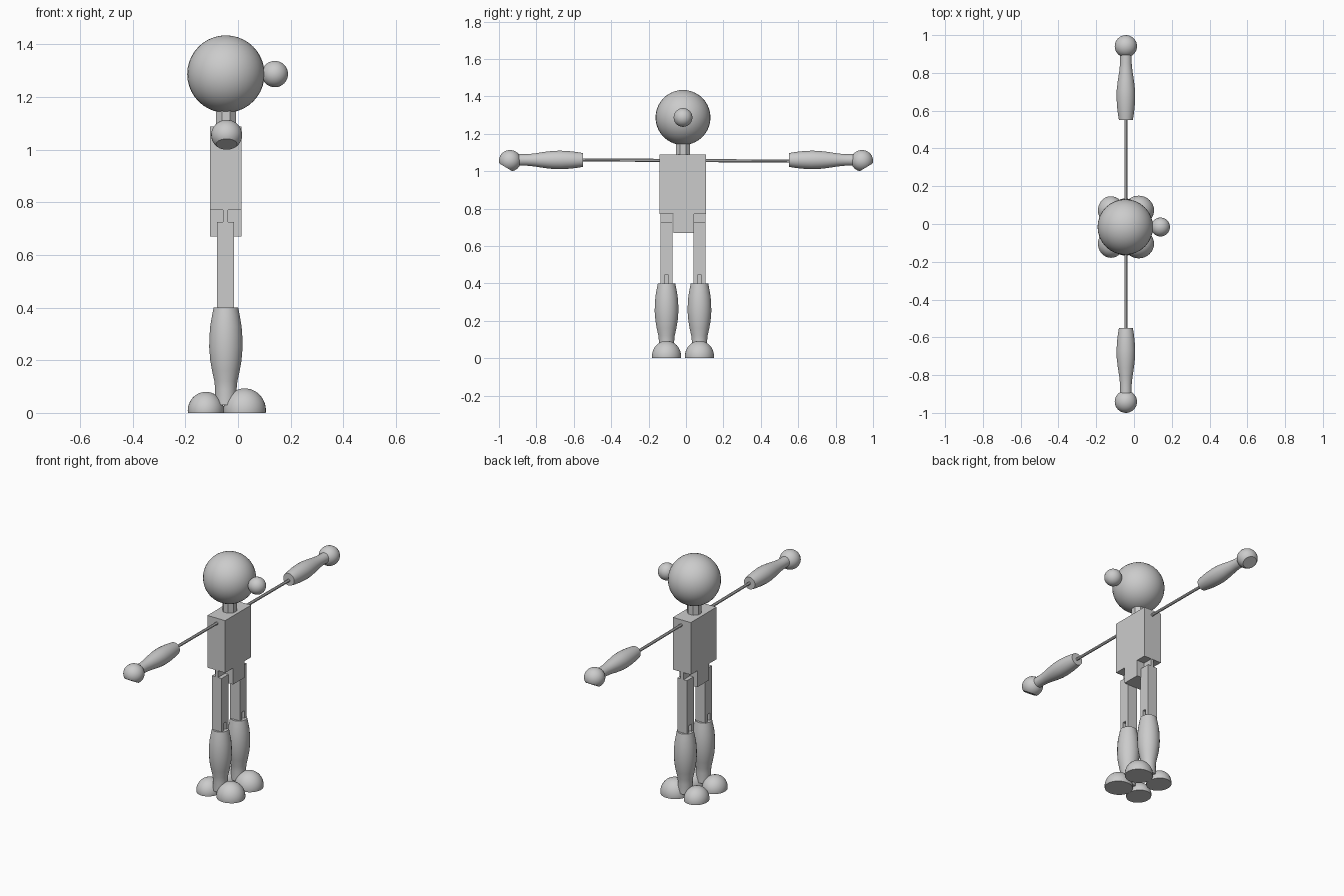
import bpy, bmesh, math
from mathutils import Vector, Matrix

if "Cube" in bpy.data.objects:
    bpy.data.objects.remove(bpy.data.objects["Cube"])

grey = bpy.data.materials.new("plain grey")
grey.diffuse_color = (0.6, 0.6, 0.6, 1)
grey.use_nodes = True
grey.node_tree.nodes["Principled BSDF"].inputs["Base Color"].default_value = grey.diffuse_color

CX, CY = -0.046, -0.016   # body axis


def finish(bm, name, smooth=True):
    bmesh.ops.recalc_face_normals(bm, faces=bm.faces)
    me = bpy.data.meshes.new(name)
    bm.to_mesh(me)
    bm.free()
    me.materials.append(grey)
    ob = bpy.data.objects.new(name, me)
    bpy.context.collection.objects.link(ob)
    if smooth:
        bpy.ops.object.select_all(action='DESELECT')
        ob.select_set(True)
        bpy.context.view_layer.objects.active = ob
        bpy.ops.object.shade_smooth_by_angle(angle=math.radians(35))
    return ob


def boxes(name, *spans):
    """One object from boxes given as (x0, x1, y0, y1, z0, z1)."""
    bm = bmesh.new()
    for x0, x1, y0, y1, z0, z1 in spans:
        m = Matrix.Translation(((x0 + x1) / 2, (y0 + y1) / 2, (z0 + z1) / 2))
        m = m @ Matrix.Diagonal((x1 - x0, y1 - y0, z1 - z0, 1))
        bmesh.ops.create_cube(bm, size=1, matrix=m)
    return finish(bm, name, False)


def ball(name, centre, radii, cut=None):
    """Ellipsoid, optionally sliced flat by a plane (point, outward normal)."""
    bm = bmesh.new()
    m = Matrix.Translation(centre) @ Matrix.Diagonal((*radii, 1))
    bmesh.ops.create_uvsphere(bm, u_segments=32, v_segments=20, radius=1, matrix=m)
    if cut:
        r = bmesh.ops.bisect_plane(bm, geom=bm.verts[:] + bm.edges[:] + bm.faces[:],
                                   plane_co=cut[0], plane_no=cut[1], clear_outer=True)
        edges = [e for e in r['geom_cut'] if isinstance(e, bmesh.types.BMEdge)]
        bmesh.ops.contextual_create(bm, geom=edges)
    return finish(bm, name)


def turned(name, profile, origin, axis, sides=24):
    """Closed lathe shape; profile holds (distance along axis, radius)."""
    bm = bmesh.new()
    rot = Vector((0, 0, 1)).rotation_difference(Vector(axis)).to_matrix()
    rings = []
    for d, r in profile:
        rings.append([bm.verts.new(Vector(origin) + rot @ Vector(
            (r * math.cos(a), r * math.sin(a), d)))
            for a in (2 * math.pi * (i + 0.5) / sides for i in range(sides))])
    for a, b in zip(rings, rings[1:]):
        for i in range(sides):
            j = (i + 1) % sides
            bm.faces.new((a[i], a[j], b[j], b[i]))
    bm.faces.new(rings[0])
    bm.faces.new(rings[-1])
    return finish(bm, name, sides > 8)


# Head, nose and neck
ball("head", (CX, CY, 1.287), (0.147, 0.147, 0.147))
ball("nose", (0.14, CY, 1.287), (0.05, 0.05, 0.05))
turned("neck", [(1.07, 0.041), (1.17, 0.041)], (CX, CY, 0), (0, 0, 1), 8)

# Chest with a narrower pelvis between the legs, as one stepped outline
bm = bmesh.new()
outline = [(-0.142, 1.088), (-0.142, 0.77), (-0.067, 0.77), (-0.067, 0.67),
           (0.043, 0.67), (0.043, 0.77), (0.107, 0.77), (0.107, 1.088)]
face = bm.faces.new([bm.verts.new((-0.107, y, z)) for y, z in outline])
ext = bmesh.ops.extrude_face_region(bm, geom=[face])
bmesh.ops.translate(bm, vec=(0.12, 0, 0),
                    verts=[v for v in ext['geom'] if isinstance(v, bmesh.types.BMVert)])
bm.faces.ensure_lookup_table()
if face.is_valid is False or len(bm.faces) < 10:
    bm.faces.new([v for v in bm.verts if v.co.x < -0.1])
finish(bm, "torso", False)

for side, s in (("right", -1), ("left", 1)):
    # Thigh: thin hip tab, square post, forked knee with a recessed tab
    y = CY + s * 0.088
    o, i = 0.033, 0.011
    boxes(side + "_thigh",
          (-0.057, -0.038, y - o, y + o, 0.72, 0.775),
          (-0.08, -0.015, y - o, y + o, 0.445, 0.726),
          (-0.08, -0.015, y - o, y - i, 0.395, 0.445),
          (-0.08, -0.015, y + i, y + o, 0.395, 0.445))
    boxes(side + "_knee_tab", (-0.057, -0.038, y - i, y + i, 0.39, 0.445))

    # Shin
    turned(side + "_shin",
           [(0.03, 0.042), (0.09, 0.041), (0.12, 0.044), (0.16, 0.053), (0.20, 0.060),
            (0.25, 0.064), (0.29, 0.063), (0.33, 0.060), (0.37, 0.053), (0.40, 0.047)],
           (CX, y, 0), (0, 0, 1))

    # Foot: domed toe and heel
    floor = ((0, 0, 0), (0, 0, -1))
    ball(side + "_toe", (0.025, y, 0.01), (0.081, 0.078, 0.083), floor)
    ball(side + "_heel", (-0.122, y, 0.008), (0.069, 0.075, 0.072), floor)

    # Upper arm rod, forearm, and hand sliced flat below
    turned(side + "_arm_rod", [(0.05, 0.009), (0.57, 0.009)],
           (-0.043, 0, 1.057), (0, s, -0.006 * s), 8)
    turned(side + "_forearm",
           [(0.55, 0.037), (0.58, 0.042), (0.62, 0.047), (0.67, 0.050), (0.71, 0.049),
            (0.76, 0.043), (0.81, 0.035), (0.85, 0.031), (0.92, 0.031)],
           (-0.043, 0, 1.06), (0, s, 0))
    hand = Vector((-0.043, s * 0.941, 1.056))
    n = Vector((0, s * 0.51, -0.86))
    ball(side + "_hand", hand, (0.059, 0.059, 0.057), (hand + n * 0.042, n))
